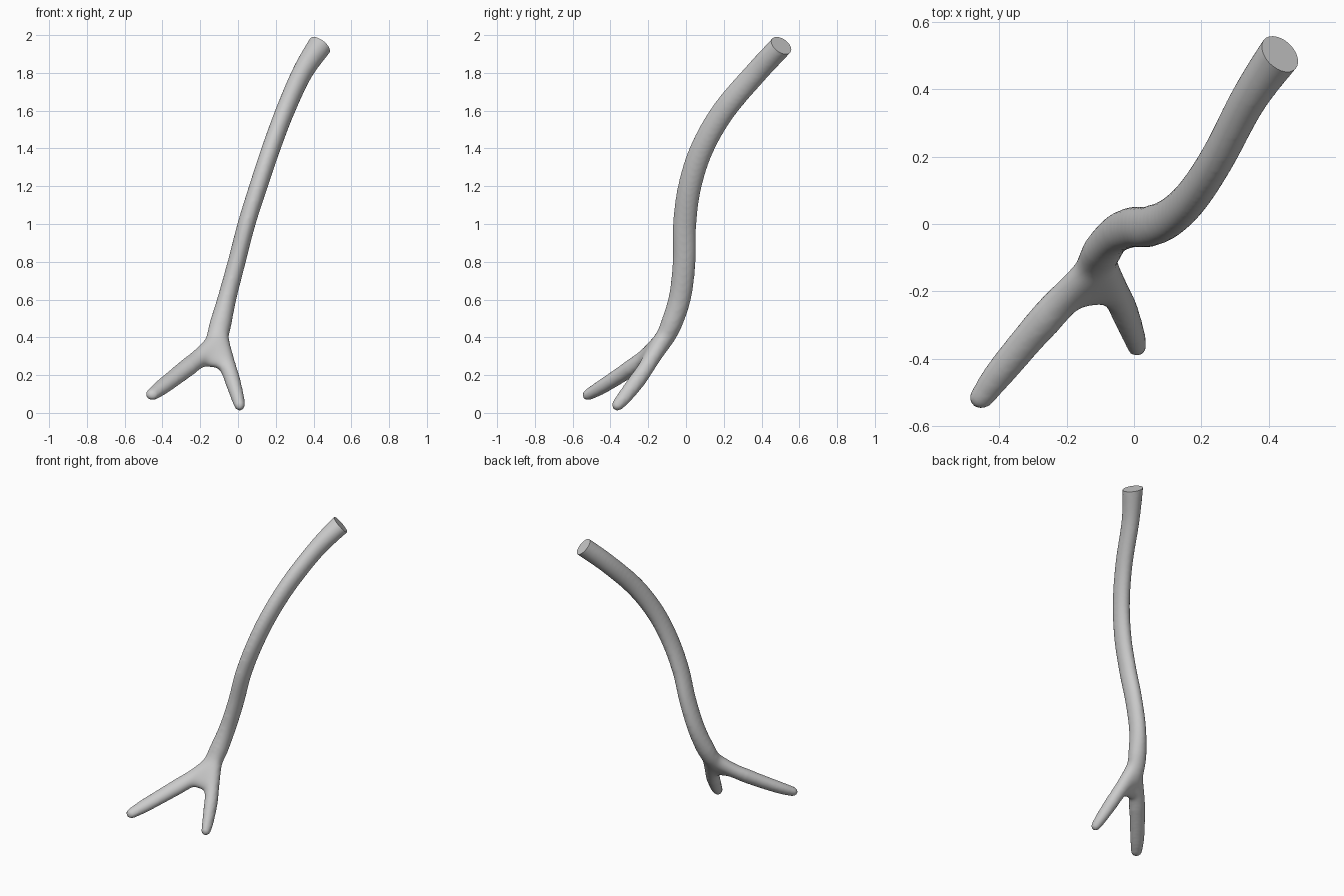
import bpy, bmesh, math
from mathutils import Vector

if "Cube" in bpy.data.objects:
    bpy.data.objects.remove(bpy.data.objects["Cube"])

SIDES = 28


def smooth_path(points, steps=8):
    """Catmull-Rom through (x, y, z, radius_x, radius_y) points."""
    p = [Vector(q) for q in points]
    p = [p[0] * 2 - p[1]] + p + [p[-1] * 2 - p[-2]]
    out = []
    for i in range(1, len(p) - 2):
        a, b, c, d = p[i - 1:i + 3]
        for s in range(steps):
            t = s / steps
            out.append((b * 2 + (c - a) * t + (a * 2 - b * 5 + c * 4 - d) * t * t
                        + (b * 3 - a - c * 3 + d) * t ** 3) * 0.5)
    return out + [p[-2]]


def add_tube(bm, points):
    """Closed tube with an oval section and a rounded last end."""
    path = smooth_path(points)
    pos = [Vector(q[:3]) for q in path]
    rad = [(q[3], q[4]) for q in path]
    # rounded tip
    d, r = (pos[-1] - pos[-2]).normalized(), rad[-1]
    base = pos[-1].copy()
    for k in (0.35, 0.6, 0.8, 0.93, 0.99):
        f = math.sqrt(1 - k * k)
        pos.append(base + d * k * max(r))
        rad.append((r[0] * f, r[1] * f))
    rings = []
    for i, c in enumerate(pos):
        t = (pos[min(i + 1, len(pos) - 1)] - pos[max(i - 1, 0)]).normalized()
        u = (Vector((1, 0, 0)) - t * t.x).normalized()
        v = t.cross(u)
        rings.append([bm.verts.new(c + u * rad[i][0] * math.cos(a) + v * rad[i][1] * math.sin(a))
                      for a in (2 * math.pi * k / SIDES for k in range(SIDES))])
    for lo, hi in zip(rings, rings[1:]):
        for k in range(SIDES):
            n = (k + 1) % SIDES
            bm.faces.new((lo[k], lo[n], hi[n], hi[k]))
    bm.faces.new(rings[0][::-1])
    bm.faces.new(rings[-1])


bm = bmesh.new()
# stem, running past the cut at the top
add_tube(bm, [(-0.13, -0.17, 0.32, .055, .05), (-0.105, -0.10, 0.42, .06, .055),
              (-0.06, -0.035, 0.60, .05, .059), (-0.007, -0.010, 0.80, .047, .061),
              (0.045, -0.007, 1.00, .047, .062), (0.108, 0.020, 1.20, .048, .062),
              (0.175, 0.085, 1.40, .049, .062), (0.25, 0.200, 1.60, .050, .062),
              (0.34, 0.370, 1.80, .054, .061), (0.43, 0.500, 1.94, .065, .061),
              (0.51, 0.600, 2.05, .072, .061)])
# left prong
add_tube(bm, [(-0.11, -0.12, 0.39, .05, .05), (-0.20, -0.215, 0.295, .055, .047),
              (-0.30, -0.325, 0.215, .050, .043), (-0.40, -0.445, 0.138, .045, .038),
              (-0.453, -0.515, 0.098, .036, .031)])
# right prong
add_tube(bm, [(-0.10, -0.12, 0.39, .055, .05), (-0.07, -0.18, 0.29, .052, .048),
              (-0.035, -0.245, 0.19, .043, .045), (-0.003, -0.325, 0.085, .035, .039),
              (0.008, -0.362, 0.042, .029, .032)])
# web between the prongs
add_tube(bm, [(-0.10, -0.10, 0.42, .055, .05), (-0.12, -0.16, 0.34, .07, .045),
              (-0.135, -0.195, 0.295, .07, .04)])
mesh = bpy.data.meshes.new("forked_stick")
bm.to_mesh(mesh)
bm.free()
stick = bpy.data.objects.new("forked_stick", mesh)
bpy.context.collection.objects.link(stick)
bpy.context.view_layer.objects.active = stick
stick.select_set(True)

# fuse the branches into one skin
fuse = stick.modifiers.new("fuse", 'REMESH')
fuse.mode = 'VOXEL'
fuse.voxel_size = 0.011
bpy.ops.object.modifier_apply(modifier="fuse")

bm = bmesh.new()
bm.from_mesh(stick.data)
# light smoothing everywhere, more around the fork
for _ in range(3):
    bmesh.ops.smooth_vert(bm, verts=bm.verts, factor=0.5,
                          use_axis_x=True, use_axis_y=True, use_axis_z=True)
fork = Vector((-0.12, -0.18, 0.32))
for k in range(24):
    near = [v for v in bm.verts if (v.co - fork).length < 0.10 + 0.004 * k]
    bmesh.ops.smooth_vert(bm, verts=near, factor=0.5,
                          use_axis_x=True, use_axis_y=True, use_axis_z=True)
# flat sawn end at the top
cut = bmesh.ops.bisect_plane(bm, geom=bm.verts[:] + bm.edges[:] + bm.faces[:],
                             plane_co=(0.432, 0.505, 1.945), plane_no=(0.55, 0.5, 0.67),
                             clear_outer=True)
rim = [e for e in cut["geom_cut"] if isinstance(e, bmesh.types.BMEdge)]
bmesh.ops.contextual_create(bm, geom=rim)
bmesh.ops.recalc_face_normals(bm, faces=bm.faces[:])
bm.to_mesh(stick.data)
bm.free()

grey = bpy.data.materials.new("plain_grey")
grey.diffuse_color = (0.6, 0.6, 0.6, 1)
grey.use_nodes = True
grey.node_tree.nodes["Principled BSDF"].inputs["Base Color"].default_value = grey.diffuse_color
stick.data.materials.clear()
stick.data.materials.append(grey)
bpy.ops.object.shade_smooth_by_angle(angle=math.radians(40))
